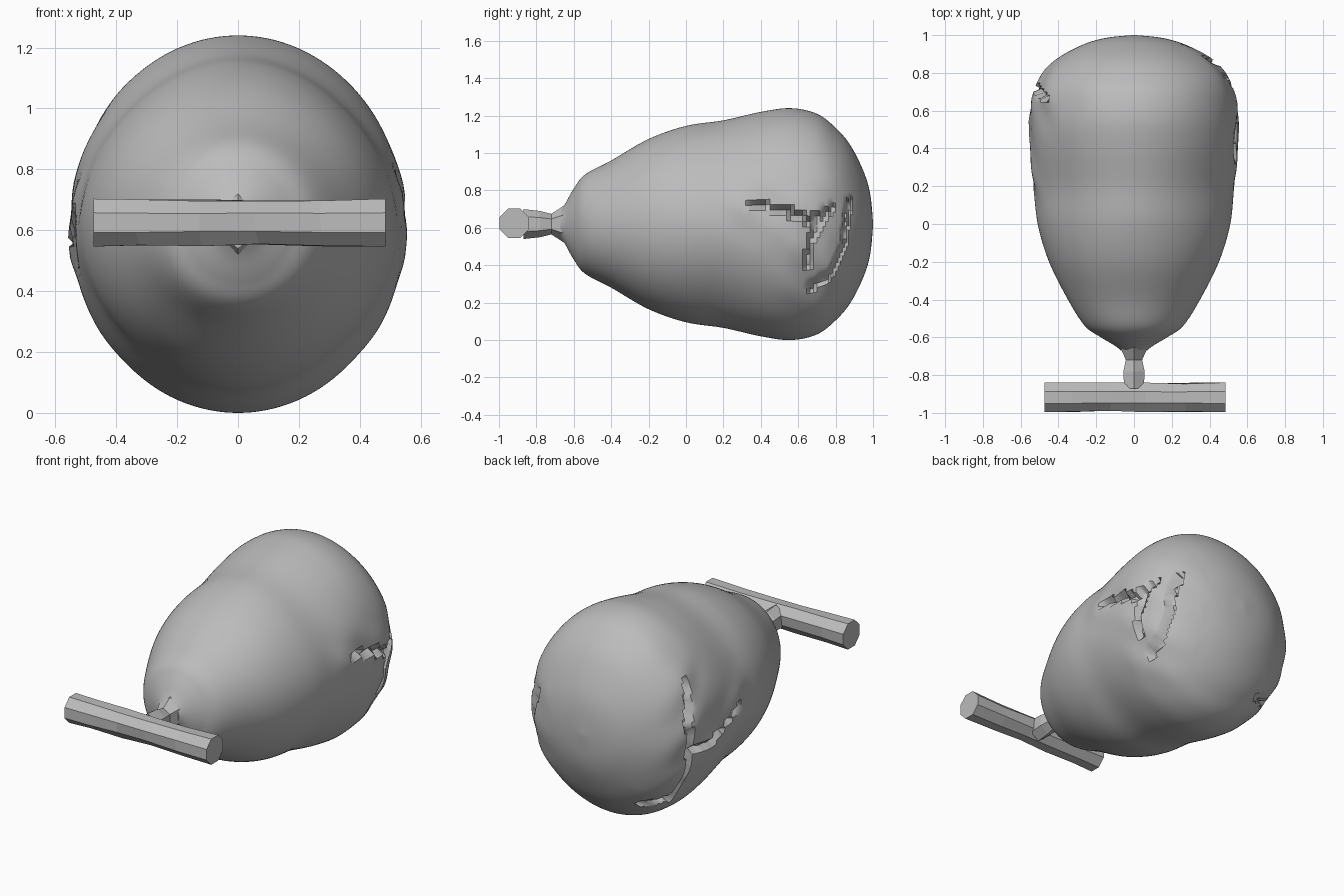
import bpy, bmesh, math, random
from mathutils import Vector

random.seed(4)
cube = bpy.data.objects.get("Cube")
if cube:
    bpy.data.objects.remove(cube, do_unlink=True)

MID = 0.62  # height of the long axis

grey = bpy.data.materials.new("plain grey")
grey.use_nodes = True
GREY = (0.5, 0.5, 0.5, 1)
grey.diffuse_color = GREY
grey.node_tree.nodes["Principled BSDF"].inputs["Base Color"].default_value = GREY


def smooth_path(points, steps):
    """Catmull-Rom curve through the points."""
    pts = [Vector(p) for p in points]
    pts = [pts[0]] + pts + [pts[-1]]
    out = []
    for a, b, c, d in zip(pts, pts[1:], pts[2:], pts[3:]):
        for i in range(steps):
            t = i / steps
            out.append(0.5 * (2 * b + (c - a) * t + (2 * a - 5 * b + 4 * c - d) * t ** 2
                              + (3 * b - a - 3 * c + d) * t ** 3))
    return out + [pts[-1]]


def loft(name, rings):
    """Skin a list of vertex rings, capping both ends."""
    bm = bmesh.new()
    loops = [[bm.verts.new(p) for p in ring] for ring in rings]
    for lo, hi in zip(loops, loops[1:]):
        for i in range(len(lo)):
            j = (i + 1) % len(lo)
            bm.faces.new((lo[i], lo[j], hi[j], hi[i]))
    bm.faces.new(loops[0])
    bm.faces.new(loops[-1])
    bmesh.ops.recalc_face_normals(bm, faces=bm.faces)
    mesh = bpy.data.meshes.new(name)
    bm.to_mesh(mesh)
    bm.free()
    mesh.materials.append(grey)
    obj = bpy.data.objects.new(name, mesh)
    bpy.context.collection.objects.link(obj)
    return obj


def ellipse(y, rx, rz, sides, pinch=0):
    ring = []
    for i in range(sides):
        a = math.tau * (i + 0.5) / sides
        k = 1 - pinch * math.sin(2 * a) ** 2
        ring.append(Vector((rx * k * math.cos(a), y, MID + rz * k * math.sin(a))))
    return ring


# Bag: station along y, half width, half height
profile = [(-0.67, 0.07, 0.07), (-0.645, 0.1, 0.11), (-0.6, 0.175, 0.19), (-0.54, 0.26, 0.265),
           (-0.4, 0.35, 0.34), (-0.2, 0.45, 0.455), (0, 0.51, 0.525), (0.2, 0.53, 0.555),
           (0.4, 0.55, 0.6), (0.56, 0.55, 0.62), (0.7, 0.53, 0.59), (0.8, 0.485, 0.515),
           (0.88, 0.4, 0.42), (0.95, 0.27, 0.28), (0.985, 0.15, 0.16), (1, 0.01, 0.01)]
rings = [ellipse(p.x, p.y, p.z, 128, 0.03 * math.exp(-((p.x - 0.15) / 0.25) ** 2))
         for p in smooth_path(profile, 7)]
bag = loft("bag", rings)

# Torn seams on each side, as (y, z) strokes
tears = {1: [[(0.34, 0.72), (0.52, 0.7), (0.66, 0.64), (0.78, 0.7)],
             [(0.87, 0.74), (0.84, 0.5), (0.77, 0.35), (0.66, 0.28)],
             [(0.74, 0.68), (0.67, 0.55), (0.65, 0.4)]],
         -1: [[(0.66, 0.95), (0.72, 0.72), (0.7, 0.5), (0.7, 0.22)],
              [(0.7, 0.55), (0.5, 0.56), (0.25, 0.65)],
              [(0.7, 0.24), (0.8, 0.2)]]}


def stroke_distance(p, stroke):
    best = 9
    for a, b in zip(stroke, stroke[1:]):
        a, b = Vector(a), Vector(b)
        t = max(0, min(1, (p - a).dot(b - a) / (b - a).length_squared))
        best = min(best, (p - a.lerp(b, t)).length)
    return best


for v in bag.data.vertices:
    side = 1 if v.co.x > 0 else -1
    if abs(v.co.x) < 0.25 or v.co.y < 0:
        continue
    p = Vector((v.co.y, v.co.z))
    d = min(stroke_distance(p, s) for s in tears[side])
    wave = 0.012 * math.sin(17 * p.x + 9 * p.y) * math.sin(15 * p.y)
    depth = wave * math.exp(-(d / 0.15) ** 2)
    if d < 0.016:
        depth -= random.uniform(0.03, 0.055)
    v.co.x += side * depth

# Tie: short faceted neck between bag and bar
tie = loft("tie", [ellipse(y, rx, rz, 6) for y, rx, rz in
                   [(-0.62, 0.1, 0.12), (-0.72, 0.05, 0.055), (-0.78, 0.065, 0.07), (-0.87, 0.06, 0.08)]])


# Bar: rough-hewn eight-sided rod across the front
def bar_ring(x, rough):
    ring = []
    for i in range(8):
        a = math.tau * (i + 0.5) / 8
        r = 0.085 - random.uniform(0, rough)
        ring.append((x + random.uniform(-rough, rough),
                     -0.918 + r * math.cos(a), 0.625 + r * math.sin(a)))
    return ring


bar = loft("bar", [bar_ring(x, rough) for x, rough in
                   [(-0.475, 0), (-0.33, 0.008), (-0.12, 0.01), (0.06, 0.012), (0.27, 0.008), (0.485, 0)]])

# Smooth skin on the bag, crisp facets on the rest
bpy.ops.object.select_all(action="DESELECT")
bag.select_set(True)
bpy.context.view_layer.objects.active = bag
bpy.ops.object.shade_smooth_by_angle(angle=math.radians(40))
